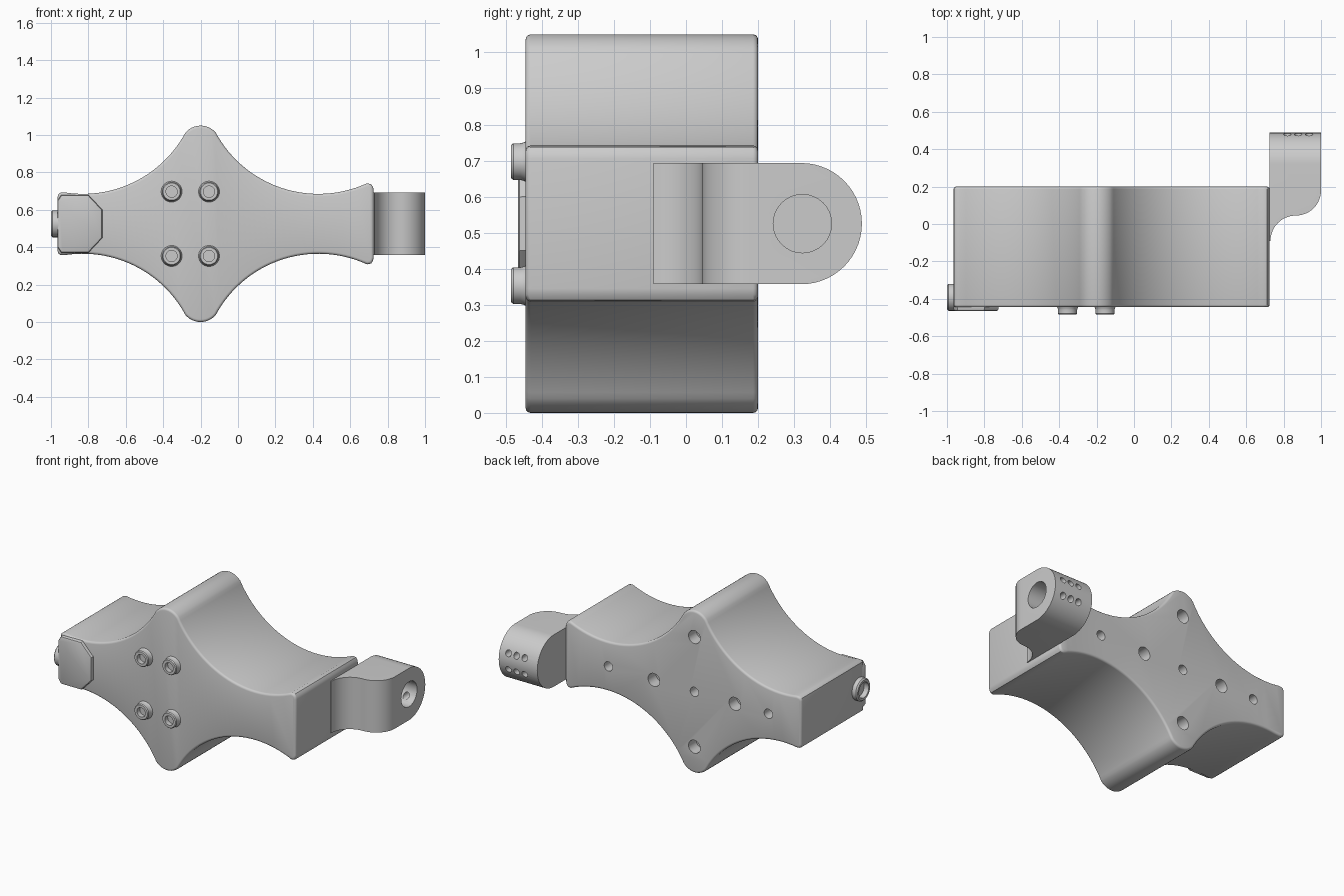
import bpy
import bmesh
from math import radians, sin, cos, tau
from mathutils import Matrix, Vector

if "Cube" in bpy.data.objects:
    bpy.data.objects.remove(bpy.data.objects["Cube"])

MID = 0.525  # height of the horizontal mirror line

grey = bpy.data.materials.new("mid_grey")
grey.use_nodes = True
grey.diffuse_color = (0.6, 0.6, 0.6, 1)
grey.node_tree.nodes["Principled BSDF"].inputs["Base Color"].default_value = (0.6, 0.6, 0.6, 1)


def make_object(name, bm):
    bmesh.ops.recalc_face_normals(bm, faces=bm.faces)
    mesh = bpy.data.meshes.new(name)
    bm.to_mesh(mesh)
    bm.free()
    mesh.materials.append(grey)
    obj = bpy.data.objects.new(name, mesh)
    bpy.context.collection.objects.link(obj)
    return obj


def prism(name, outline, place, depth):
    """Extrude a flat outline; place maps an outline point to 3D."""
    bm = bmesh.new()
    face = bm.faces.new([bm.verts.new(place(u, v)) for u, v in outline])
    new = bmesh.ops.extrude_face_region(bm, geom=[face])["geom"]
    verts = [g for g in new if isinstance(g, bmesh.types.BMVert)]
    bmesh.ops.translate(bm, verts=verts, vec=depth)
    return make_object(name, bm)


def arc(cx, cy, r, start, end, steps):
    angles = [radians(start + (end - start) * i / steps) for i in range(steps + 1)]
    return [(cx + r * cos(a), cy + r * sin(a)) for a in angles]


def turn(direction, origin):
    """Matrix that points local z along a direction from an origin."""
    rot = Vector((0, 0, 1)).rotation_difference(Vector(direction))
    return Matrix.Translation(origin) @ rot.to_matrix().to_4x4()


def lathe(name, profile, direction, origin, sides=32):
    """Revolve (radius, height) points; a zero radius closes the end."""
    bm = bmesh.new()
    rings = []
    for r, h in profile:
        if r == 0:
            rings.append([bm.verts.new((0, 0, h))] * sides)
        else:
            rings.append([bm.verts.new((r * cos(tau * i / sides), r * sin(tau * i / sides), h))
                          for i in range(sides)])
    for a, b in zip(rings, rings[1:]):
        for i in range(sides):
            j = (i + 1) % sides
            corners = list(dict.fromkeys((a[i], a[j], b[j], b[i])))
            bm.faces.new(corners)
    bm.transform(turn(direction, origin))
    return make_object(name, bm)


def apply(obj, kind, **settings):
    mod = obj.modifiers.new(kind.title(), kind)
    for key, value in settings.items():
        setattr(mod, key, value)
    bpy.context.view_layer.objects.active = obj
    bpy.ops.object.modifier_apply(modifier=mod.name)


def boolean(obj, cutter, operation="DIFFERENCE"):
    apply(obj, "BOOLEAN", object=cutter, operation=operation, solver="EXACT")
    bpy.data.objects.remove(cutter)


def drill(obj, origin, direction, radius, depth):
    """Blind round hole going inward from a surface point."""
    profile = [(0, -depth), (radius, -depth), (radius, 0.05), (0, 0.05)]
    boolean(obj, lathe("drill", profile, direction, origin))


# Main body: four-pointed outline with concave flanks, mirrored top to bottom
upper = [(0.725, 0.705), (0.722, 0.722), (0.712, 0.737)]
upper += arc(0.43, 1.309, 0.624, 294.6, 210.4, 28)
upper += arc(-0.2, 0.944, 0.106, 30.4, 149.6, 14)[1:-1]
upper += arc(-0.83, 1.309, 0.624, 329.6, 260.8, 24)
upper += [(-0.95, 0.691), (-0.962, 0.682), (-0.965, 0.665)]
outline = upper + [(x, 2 * MID - z) for x, z in reversed(upper)]
body = prism("body", outline, lambda x, z: (x, -0.445, z), (0, 0.645, 0))
apply(body, "BEVEL", width=0.014, segments=3, limit_method="ANGLE", angle_limit=radians(50))

# Mounting holes in the back face
for x, z, r in [(0.416, MID, 0.03), (0.09, MID, 0.042), (-0.2, MID, 0.03),
                (-0.49, MID, 0.042), (-0.73, MID, 0.03),
                (-0.2, MID + 0.355, 0.042), (-0.2, MID - 0.355, 0.042)]:
    drill(body, (x, 0.2, z), (0, 1, 0), r, 0.08)

# Arm: swept S-shape seen from above, trimmed by a rounded end seen from the side
s_shape = [(0.724, 0.49), (0.724, -0.09)]
s_shape += arc(0.865, -0.09, 0.135, 180, 90, 12)
s_shape += arc(0.865, 0.18, 0.135, 270, 360, 12)[1:] + [(1.0, 0.49)]
arm = prism("arm", s_shape, lambda x, y: (x, y, MID - 0.168), (0, 0, 0.336))
stadium = [(-0.3, MID - 0.168)] + arc(0.32, MID, 0.168, -90, 90, 28) + [(-0.3, MID + 0.168)]
boolean(arm, prism("trim", stadium, lambda y, z: (0.6, y, z), (0.6, 0, 0)), "INTERSECT")

# Round socket in the arm and the small vents that reach into it
drill(arm, (1.0, 0.323, MID), (1, 0, 0), 0.081, 0.22)
for x in (0.82, 0.878, 0.936):
    for side in (-1, 1):
        drill(arm, (x, 0.48, MID + side * 0.052), (0, 1, 0), 0.02, 0.13)

# Cover plate at one end of the front
plate_outline = [(-0.965, 0.40), (-0.945, 0.37), (-0.8, 0.37), (-0.725, 0.45),
                 (-0.725, 0.60), (-0.8, 0.68), (-0.945, 0.68), (-0.965, 0.65)]
plate = prism("cover_plate", plate_outline, lambda x, z: (x, -0.466, z), (0, 0.05, 0))
apply(plate, "BEVEL", width=0.012, segments=2, limit_method="ANGLE", angle_limit=radians(60))

# Hollow cable port on the end
port = lathe("cable_port", [(0.072, -0.02), (0.072, 0.027), (0.064, 0.035), (0.05, 0.035),
                            (0.05, 0.002), (0, 0.002)], (-1, 0, 0), (-0.965, -0.392, MID))

# Four flared socket bolts on the front
bolt_profile = [(0.058, -0.004), (0.053, 0.006), (0.051, 0.014), (0.051, 0.034),
                (0.046, 0.04), (0.03, 0.04), (0.03, 0.01), (0, 0.01)]
bolts = [lathe(f"{row}_{col}_bolt", bolt_profile, (0, -1, 0), (x, -0.445, z))
         for row, z in (("upper", 0.697), ("lower", 0.353))
         for col, x in (("outer", -0.355), ("inner", -0.155))]

# Smooth curved faces, keep hard edges
bpy.ops.object.select_all(action="DESELECT")
for obj in [body, arm, plate, port] + bolts:
    obj.select_set(True)
bpy.context.view_layer.objects.active = body
bpy.ops.object.shade_smooth_by_angle(angle=radians(35))
